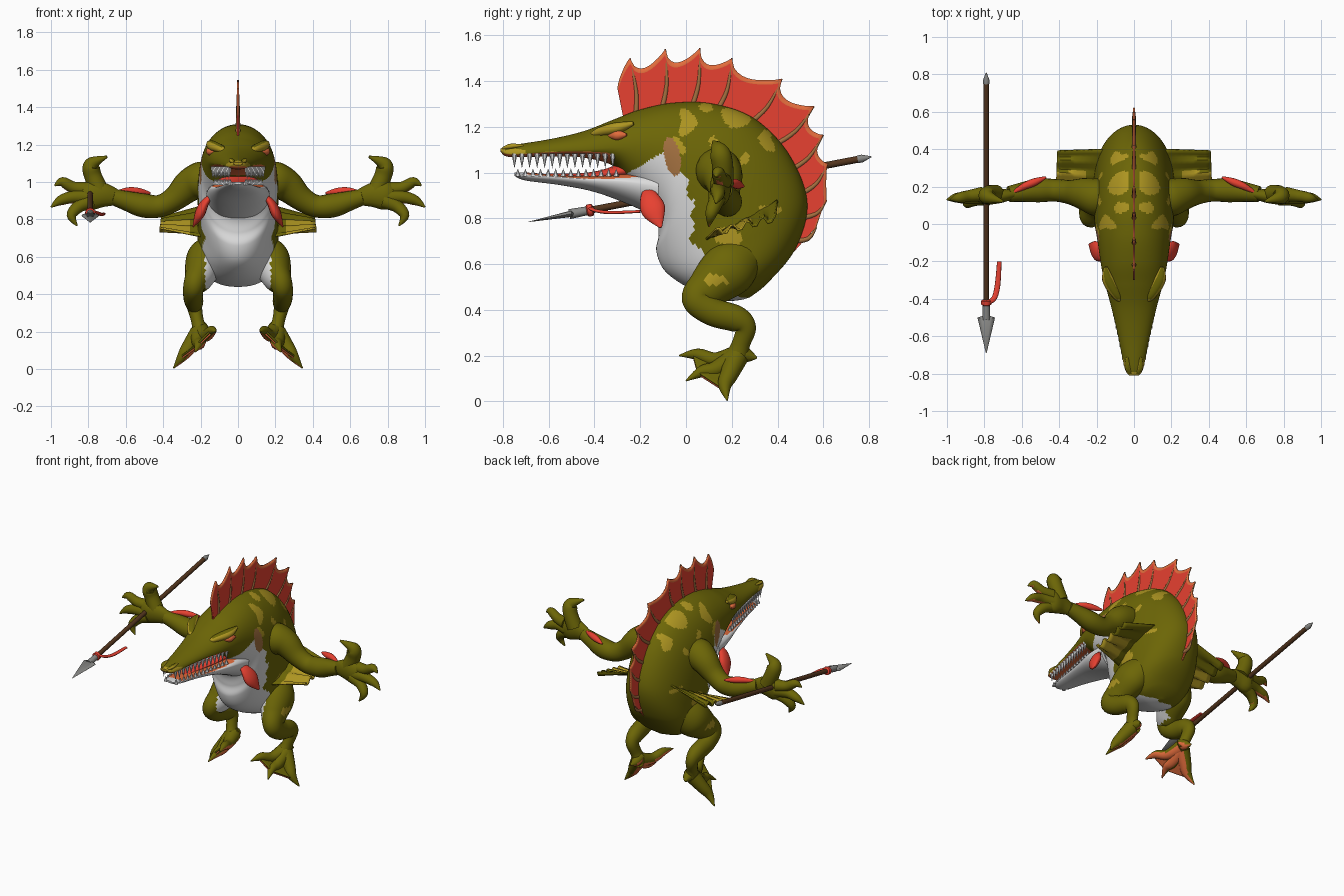
import bpy, bmesh, math
from mathutils import Vector, Matrix

cube = bpy.data.objects.get("Cube")
if cube:
    bpy.data.objects.remove(cube, do_unlink=True)

def material(name, *rgb):
    mat = bpy.data.materials.new(name)
    mat.use_nodes = True
    mat.diffuse_color = (*rgb, 1)
    mat.node_tree.nodes["Principled BSDF"].inputs["Base Color"].default_value = (*rgb, 1)
    return mat

OLIVE = material("olive skin", .15, .132, .002)
YELLOW = material("mustard markings", .42, .30, .015)
WHITE = material("pale belly", .72, .72, .72)
RED = material("red fin", .84, .055, .032)
ORANGE = material("orange flesh", .76, .15, .045)
BROWN = material("rusty brown", .36, .16, .05)
WOOD = material("dark wood", .085, .035, .012)
STEEL = material("grey steel", .25, .25, .24)

def finish(bm, name, mats, rule=None, thickness=0):
    """Turn a bmesh into a shaded object; rule picks a material per face."""
    bmesh.ops.recalc_face_normals(bm, faces=bm.faces)
    bm.normal_update()
    if rule:
        for f in bm.faces:
            f.material_index = mats.index(rule(f.calc_center_median(), f.normal))
    mesh = bpy.data.meshes.new(name)
    bm.to_mesh(mesh)
    bm.free()
    for m in mats:
        mesh.materials.append(m)
    ob = bpy.data.objects.new(name, mesh)
    bpy.context.collection.objects.link(ob)
    if thickness:
        mod = ob.modifiers.new("thickness", "SOLIDIFY")
        mod.thickness, mod.offset = thickness, 0
    bpy.ops.object.select_all(action="DESELECT")
    bpy.context.view_layer.objects.active = ob
    ob.select_set(True)
    bpy.ops.object.shade_smooth_by_angle(angle=math.radians(50))

def smooth(rows, steps):
    """Catmull-Rom interpolation of rows of numbers."""
    rows, out = [Vector(r) for r in rows], []
    for i in range(len(rows) - 1):
        p, a, b, q = rows[max(i - 1, 0)], rows[i], rows[i + 1], rows[min(i + 2, len(rows) - 1)]
        for t in (k / steps for k in range(steps)):
            out.append(a + (b - p) * (t / 2) + (p * 2 - a * 5 + b * 4 - q) * (t * t / 2)
                       + (a * 3 - p - b * 3 + q) * (t ** 3 / 2))
    return out + [rows[-1]]

def skin(rings, closed=True):
    """Bridge rows of points; closed rows are capped tubes, open rows are sheets."""
    bm = bmesh.new()
    vs = [[bm.verts.new(p) for p in ring] for ring in rings]
    n = len(vs[0])
    for a, b in zip(vs, vs[1:]):
        for i in range(n if closed else n - 1):
            bm.faces.new((a[i], a[(i + 1) % n], b[(i + 1) % n], b[i]))
    if closed:
        bm.faces.new(vs[0])
        bm.faces.new(vs[-1])
    return bm

def hull(name, rows, mats, rule=None, steps=6, sides=56):
    """Rows: top y, top z, bottom y, bottom z, half width, height of widest point."""
    rings = []
    for ty, tz, by, bz, w, m in smooth(rows, steps):
        top, low = Vector((0, ty, tz)), Vector((0, by, bz))
        mid = low.lerp(top, m)
        turns = [2 * math.pi * i / sides for i in range(sides)]
        rings.append([mid + Vector((max(w, .004) * math.cos(a), 0, 0))
                      + ((top - mid) if math.sin(a) > 0 else (mid - low)) * math.sin(a) for a in turns])
    finish(skin(rings), name, mats, rule)

def limb(name, rows, mats, s=1, ref=(0, 1, 0), flat=1, steps=5, sides=14, rule=None):
    """Rows: x, y, z, radius. flat squashes the tube along ref; s = -1 mirrors."""
    pts, rings = smooth(rows, steps), []
    for i, p in enumerate(pts):
        t = (pts[min(i + 1, len(pts) - 1)] - pts[max(i - 1, 0)]).xyz
        u = t.cross(Vector(ref)).normalized()
        v = u.cross(t).normalized() * flat
        ring = [p.xyz + (u * math.cos(a) + v * math.sin(a)) * max(p.w, .002)
                for a in (2 * math.pi * k / sides for k in range(sides))]
        rings.append([Vector((q.x * s, q.y, q.z)) for q in ring])
    finish(skin(rings), name, mats, rule)

def sheet(name, edge_a, edge_b, mats, s, rule=None, pleat=0, lift=0):
    """Web stretched between two edges, optionally pleated or lifted up and outward."""
    rows, (a0, a1), (b0, b1) = [], map(Vector, edge_a), map(Vector, edge_b)
    for i in range(17):
        a, b = a0.lerp(a1, i / 16), b0.lerp(b1, i / 16)
        row = [a.lerp(b, k / 8) + Vector((0, 0, pleat * k / 8 * (-1) ** (i // 2))) for k in range(9)]
        rows.append([Vector(((p.x + lift) * s, p.y, p.z + lift)) for p in row])
    finish(skin(rows, closed=False), name, mats, rule, thickness=.009)

# Head and torso in one hull, with markings chosen by position
BELLY = [(.4, .3), (.45, .25), (.5, .13), (.6, .12), (.7, .02), (.85, .04), (1, .0), (1.15, -.08)]
SPOTS = [(.0, 1.22, .035, .06), (-.03, 1.12, .02, .04), (.21, 1.24, .06, .045), (.13, 1.12, .02, .04),
         (.25, 1.06, .02, .03), (.36, 1.14, .03, .05), (.19, .72, .06, .045), (.37, .84, .05, .018),
         (.1, 1.285, .03, .02)]

def is_belly(c):
    for (z0, y0), (z1, y1) in zip(BELLY, BELLY[1:]):
        if z0 <= c.z < z1 and c.z < 1 + .6 * (c.y + .25):
            wobble = .012 * math.sin(c.z * 60) + .01 * math.sin(c.x * 50)
            return c.y < y0 + (y1 - y0) * (c.z - z0) / (z1 - z0) + wobble
    return False

def body_rule(c, n):
    if c.y < -.33:
        if n.z < -.6:
            return ORANGE
        lip = 1.088 if c.y > -.7 else 1.098
        return YELLOW if c.z < lip + .006 * math.sin(c.y * 40) or c.y < -.79 else OLIVE
    if ((c.y + .06 + .15 * (c.z - 1.07)) / .035) ** 2 + ((c.z - 1.07) / .085) ** 2 < 1:
        return BROWN
    for y, z, ry, rz in SPOTS:
        bend = .015 * math.sin(c.z * 45)
        if abs(c.x) > .03 and ((c.y - y + bend) / ry) ** 2 + ((c.z - z) / rz) ** 2 < 1:
            return YELLOW
    return WHITE if is_belly(c) else OLIVE

hull("body", [
    (-.81, 1.105, -.81, 1.09, .025, .5), (-.77, 1.118, -.77, 1.068, .05, .3),
    (-.6, 1.145, -.6, 1.07, .085, .3), (-.45, 1.18, -.45, 1.065, .12, .3),
    (-.32, 1.23, -.32, 1.03, .155, .4), (-.2, 1.275, -.25, .95, .175, .5),
    (-.05, 1.305, -.14, .82, .195, .55), (.12, 1.3, -.12, .73, .21, .5),
    (.3, 1.235, -.13, .66, .215, .5), (.45, 1.08, -.1, .58, .215, .5),
    (.53, .87, -.03, .52, .215, .45), (.48, .67, .07, .47, .2, .45),
    (.36, .52, .18, .44, .13, .5), (.28, .455, .25, .445, .02, .5)],
    [OLIVE, YELLOW, WHITE, ORANGE, BROWN], body_rule, steps=20, sides=140)
hull("lower_jaw", [
    (-.75, 1, -.75, .985, .02, .6), (-.7, 1, -.7, .965, .055, .7), (-.55, .99, -.55, .945, .085, .75),
    (-.4, .985, -.4, .915, .12, .75), (-.27, 1, -.25, .86, .155, .7), (-.12, 1.02, -.12, .8, .17, .6)],
    [WHITE, ORANGE], lambda c, n: ORANGE if n.z > .88 and c.y > -.7 else WHITE)
hull("tongue", [(-.6, .995, -.6, .985, .02, .5), (-.45, .998, -.45, .975, .05, .5),
                (-.34, 1.02, -.34, .97, .08, .5), (-.24, 1.07, -.22, .97, .12, .5)], [RED])

# Rows of teeth
bm = bmesh.new()
for s in (1, -1):
    for t in (k / 13 for k in range(14)):
        for z, length, w, flip in ((1.05, .065, .045 + .09 * t, math.pi), (1.0, .035, .04 + .085 * t, 0)):
            place = Matrix.Translation((s * w, -.75 + .43 * t + (0 if flip else .015), z))
            bmesh.ops.create_cone(bm, segments=6, radius1=.013, radius2=0, depth=length, cap_ends=True,
                                  matrix=place @ Matrix.Rotation(flip, 4, "X"))
finish(bm, "teeth", [WHITE])

# Sail along the back: scalloped panels between ribs, with an orange rim
TIPS = [(-.3, 1.37), (-.245, 1.5), (-.09, 1.54), (.06, 1.545), (.2, 1.5), (.42, 1.41), (.56, 1.29),
        (.6, 1.165), (.62, 1.04), (.615, .88), (.57, .76), (.46, .64)]
BASES = [(-.27, 1.22), (-.22, 1.24), (-.11, 1.26), (.02, 1.27), (.13, 1.26), (.26, 1.2), (.37, 1.11),
         (.44, 1), (.49, .9), (.5, .8), (.47, .7), (.42, .62)]
tips, bases = [[Vector((0, *p)) for p in line] for line in (TIPS, BASES)]
columns = []
for i in range(len(tips) - 1):
    for t in (k / 10 for k in range(10 if i < len(tips) - 2 else 11)):
        low = bases[i].lerp(bases[i + 1], t)
        dip = (-.08 if i == 0 else .22 if i < 8 else .04) * math.sin(math.pi * t ** .7) ** .8
        high = tips[i].lerp(tips[i + 1], t).lerp(low, dip)
        columns.append([low.lerp(high, r / 10) for r in range(11)])
sail = skin(columns, closed=False)
sail.faces.index_update()
for f in sail.faces:
    f.material_index = int(f.index % 10 == 9)
finish(sail, "back_sail", [RED, ORANGE], thickness=.01)
for a, b in list(zip(bases, tips))[1:-1]:
    bow = a.lerp(b, .5) + Vector((0, .015, -.018))
    limb("sail_rib", [(*a, .013), (*bow, .01), (*b, .003)], [BROWN], ref=(1, 0, 0), sides=8)

FINGERS = [[(.81, .16, .96, .04), (.88, .15, .97, .032), (.94, .14, 1, .026), (.98, .13, .98, .004)],
           [(.8, .15, .92, .045), (.88, .14, .92, .034), (.95, .14, .9, .026), (1, .13, .865, .004)],
           [(.78, .14, .9, .042), (.85, .13, .87, .034), (.89, .11, .82, .026), (.86, .1, .765, .004)],
           [(.74, .16, .95, .05), (.775, .16, 1.03, .047), (.785, .15, 1.08, .046), (.77, .14, 1.105, .032),
            (.7, .12, 1.135, .006)]]
TOES = [[(.2, .23, .2, .05), (.17, .13, .18, .034), (.14, .05, .205, .026), (.12, -.03, .2, .003)],
        [(.21, .22, .19, .05), (.21, .13, .14, .036), (.21, .07, .13, .026), (.23, 0, .09, .003)],
        [(.21, .22, .19, .05), (.26, .19, .12, .04), (.295, .17, .07, .03), (.345, .18, .004, .003)],
        [(.2, .22, .22, .04), (.2, .27, .2, .03), (.21, .31, .19, .004)]]

def leg_rule(c, n):
    if abs(c.x) < .175 and c.z > .43 and c.y < .16:
        return WHITE
    return YELLOW if math.hypot(c.y - .13, (c.z - .53) * 2) < .05 and n.x * c.x > 0 else OLIVE

for s, side in ((1, "left"), (-1, "right")):
    # Arm, hand and forearm fin
    limb(side + "_arm", [(.12, .13, 1.03, .07), (.19, .14, 1.01, .1), (.26, .16, .98, .088),
                         (.34, .17, .91, .066), (.42, .18, .87, .06), (.51, .18, .875, .064),
                         (.6, .17, .9, .052), (.67, .16, .92, .042)], [OLIVE], s, sides=20)
    limb(side + "_palm", [(.64, .16, .915, .04), (.72, .15, .93, .066), (.79, .15, .93, .078),
                          (.84, .15, .93, .05)], [OLIVE], s, flat=.6)
    for finger in FINGERS:
        limb(side + "_finger", finger, [OLIVE, ORANGE], s,
             rule=lambda c, n: ORANGE if n.z < -.8 and abs(c.x) > .85 else OLIVE)
    limb(side + "_forearm_fin", [(.47, .25, .94, .006), (.53, .225, .948, .02), (.59, .2, .953, .018),
                                 (.66, .16, .945, .005)], [RED], s, ref=(0, 0, 1))
    # Pleated fin below the armpit
    sheet(side + "_side_fin", ((.16, .08, .7), (.16, .4, .88)), ((.42, .13, .74), (.41, .39, .8)), [OLIVE, YELLOW], s,
          lambda c, n: YELLOW if c.y < .28 and abs(c.x) > .27 else OLIVE, pleat=.013)
    # Leg, and foot with webbing, olive above and orange below
    limb(side + "_leg", [(.14, .26, .64, .09), (.175, .19, .58, .12), (.205, .1, .5, .095), (.235, .05, .445, .068),
                         (.24, .12, .39, .062), (.235, .22, .36, .058), (.23, .26, .32, .046), (.215, .24, .25, .04),
                         (.2, .22, .19, .052)], [OLIVE, YELLOW, WHITE], s, (1, 0, 0), .85, 8, 28, leg_rule)
    for toe in TOES:
        limb(side + "_toe", toe, [OLIVE, ORANGE], s, ref=(1, 0, 0),
             rule=lambda c, n: ORANGE if n.x * s + n.z < -1 else OLIVE)
    for mat, lift in ((ORANGE, 0), (OLIVE, .007)):
        sheet(side + "_inner_web", ((.17, .2, .16), (.14, .03, .195)), ((.2, .2, .14), (.215, .05, .12)),
              [mat], s, lift=lift)
        sheet(side + "_outer_web", ((.2, .2, .14), (.215, .05, .12)), ((.23, .2, .11), (.31, .16, .05)),
              [mat], s, lift=lift)
    # Throat flap, brow, eye and nostril
    limb(side + "_throat_flap", [(.13, -.17, .94, .01), (.175, -.16, .89, .042), (.205, -.14, .83, .052),
                                 (.24, -.11, .76, .006)], [RED], s, ref=(1, 0, 0), flat=.5)
    for part, rows in (("_brow", [(.05, -.42, 1.15, .012), (.09, -.38, 1.175, .026), (.137, -.3, 1.195, .032),
                                  (.152, -.23, 1.215, .01)]),
                       ("_nostril", [(.02, -.8, 1.105, .008), (.035, -.765, 1.115, .014), (.035, -.71, 1.118, .006)])):
        limb(side + part, rows, [OLIVE, YELLOW], s, (0, 0, 1), .8, rule=lambda c, n: OLIVE if n.z > .82 else YELLOW)
    limb(side + "_eye", [(.125, -.34, 1.16, .006), (.147, -.3, 1.163, .023), (.162, -.26, 1.165, .006)],
         [ORANGE], s, ref=(0, 0, 1))

# Spear in the right hand: rows are y and radius along a sloping axis
for part, mat, flat, rows in (("shaft", WOOD, 1, [(-.46, .015), (.76, .015)]),
                              ("butt", STEEL, 1, [(.75, .017), (.77, .017), (.81, .002)]),
                              ("collar", STEEL, 1, [(-.43, .019), (-.51, .022)]),
                              ("head", STEEL, .3, [(-.49, .015), (-.5, .047), (-.69, .002)]),
                              ("binding", RED, 1, [(-.405, .02), (-.41, .027), (-.43, .027), (-.435, .02)])):
    limb("spear_" + part, [(-.79, y, .915 + .19 * y, r) for y, r in rows], [mat], 1, (0, 0, 1), flat, 1, 12)
limb("spear_ribbon", [(-.79, -.42, .85, .012), (-.75, -.4, .835, .014), (-.73, -.33, .825, .015),
                      (-.72, -.2, .83, .012)], [RED], ref=(0, 0, 1), flat=.5)
